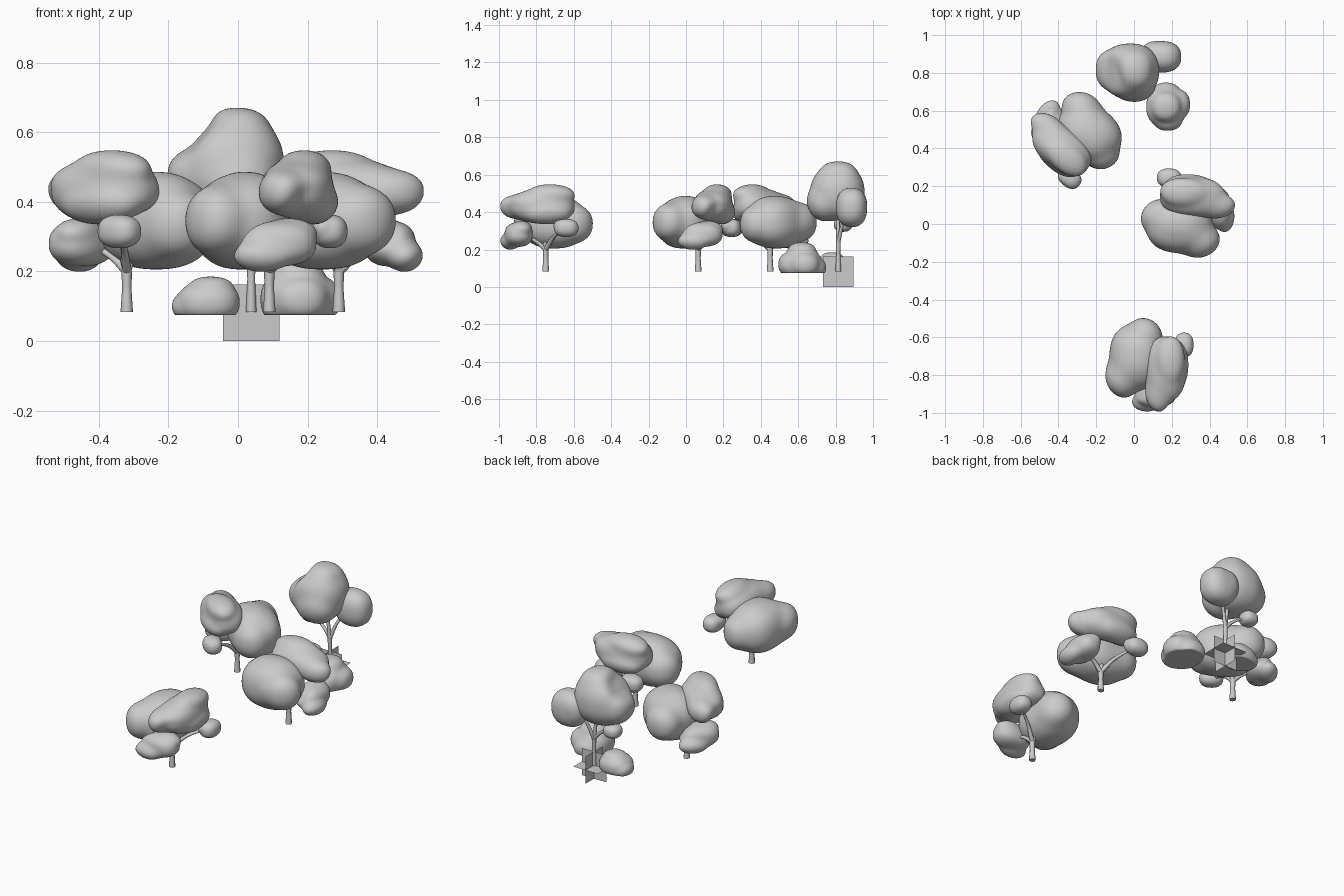
import bpy, bmesh, math
from mathutils import Vector, Matrix

if "Cube" in bpy.data.objects:
    bpy.data.objects.remove(bpy.data.objects["Cube"])

GROUND = .075  # underside of the bushes
FOOT_Z = .083  # height of the trunk feet
CHUNK = 2.35   # above 2 makes the foliage fuller than an ellipsoid

def link(name, mesh, matrix=Matrix()):
    ob = bpy.data.objects.new(name, mesh)
    bpy.context.collection.objects.link(ob)
    ob.matrix_world = matrix

def blob(name, center, half, tips=()):
    """Chunky ellipsoid whose smooth surface is drawn towards a few tip points."""
    c, h = Vector(center), Vector(half)
    full = lambda d: sum(abs(a) ** CHUNK for a in d) ** (-1 / CHUNK)
    pulls = []
    for t in tips:
        n = Vector(a / b for a, b in zip(Vector(t) - c, h))
        d = n.normalized()
        pulls.append((d, n.length / full(d) - 1))
    bm = bmesh.new()
    bmesh.ops.create_icosphere(bm, subdivisions=5, radius=1)
    for v in bm.verts:
        d = v.co.normalized()
        total, weight = 0, .2
        for n, f in pulls:
            w = math.exp(-6 * d.angle(n, 0) ** 2)
            total += w * f
            weight += w
        r = full(d) * (1 + total / weight)
        v.co = c + Vector(a * b * r for a, b in zip(d, h))
        v.co.z = max(v.co.z, GROUND)
    for f in bm.faces:
        f.smooth = True
    me = bpy.data.meshes.new(name)
    bm.to_mesh(me)
    bm.free()
    return me

def limbs(name, foot, fork, radius, targets):
    """Straight trunk, with one tapered branch sweeping out to each target."""
    base = Vector((*foot, FOOT_Z))
    top = Vector((*foot, fork))
    paths = [[(base, 1), (base.lerp(top, .6), .75), (top, .85)]]
    for t in targets:
        end = Vector(t)
        mid = top.lerp(end, .4)
        mid.z = top.z + (end.z - top.z) * .6
        paths.append([(top, .75), (mid, .55), (end, .35)])
    cu = bpy.data.curves.new(name, 'CURVE')
    cu.dimensions = '3D'
    cu.bevel_depth = radius
    cu.bevel_resolution = 2
    cu.resolution_u = 6
    cu.use_fill_caps = True
    for path in paths:
        sp = cu.splines.new('BEZIER')
        sp.bezier_points.add(len(path) - 1)
        for bp, (co, r) in zip(sp.bezier_points, path):
            bp.co, bp.radius = co, r
            bp.handle_left_type = bp.handle_right_type = 'AUTO'
    tmp = bpy.data.objects.new("limb_helper", cu)
    bpy.context.collection.objects.link(tmp)
    me = bpy.data.meshes.new_from_object(tmp.evaluated_get(bpy.context.evaluated_depsgraph_get()))
    bpy.data.objects.remove(tmp)
    for p in me.polygons:
        p.use_smooth = True
    return me

def foliage(spec):
    return {name: blob(name, *args) for name, args in spec.items()}

# Spreading tree, shaped around its front position
spread = {
    "large_foliage": ((.01, -.705, .343), (.14, .175, .137),
        [(-.12, -.9, .35), (.1, -.505, .33), (.05, -.68, .485), (-.09, -.66, .44)]),
    "top_foliage": ((.17, -.77, .43), (.105, .175, .09),
        [(.1, -.995, .425), (.21, -.92, .4), (.21, -.68, .55), (.275, -.72, .36), (.13, -.75, .38)]),
    "low_foliage": ((.115, -.895, .28), (.11, .075, .065),
        [(.03, -.98, .215), (.19, -.86, .345), (.04, -.88, .31)]),
    "small_foliage": ((.265, -.64, .315), (.05, .065, .048), [(.22, -.69, .34)]),
}
foot = (.09, -.75)
tree = foliage(spread)
tree["trunk"] = limbs("trunk", foot, .2, .018, [s[0] for s in spread.values()])

# Three turned copies of it
home = Matrix.Translation((-foot[0], -foot[1], 0))
for side, x, y, angle in (("front", *foot, 0), ("right", .29, .065, 88), ("left", -.32, .45, -128)):
    m = Matrix.Translation((x, y, 0)) @ Matrix.Rotation(math.radians(angle), 4, 'Z') @ home
    for part, mesh in tree.items():
        link(f"{side}_tree_{part}", mesh, m)

# Tall tree at the back
tall = {
    "main_foliage": ((-.02, .81, .5), (.15, .145, .145),
        [(-.21, .82, .47), (-.11, .8, .57), (.02, .82, .675), (.03, .66, .4), (.125, .8, .56)]),
    "side_foliage": ((.145, .885, .425), (.105, .083, .105), [(.05, .94, .46)]),
    "small_foliage": ((-.105, .84, .335), (.05, .05, .04)),
}
back = (.038, .814)
for part, mesh in foliage(tall).items():
    link("tall_tree_" + part, mesh)
link("tall_tree_trunk", limbs("tall_trunk", back, .24, .015, [s[0] for s in tall.values()]))

# Low flat-bottomed bushes beside it
bushes = {
    "left_bush": ((-.085, .78, .11), (.09, .085, .06), [(-.19, .8, .085), (-.07, .78, .188)]),
    "right_bush": ((.17, .62, .12), (.105, .105, .085),
        [(.17, .75, .08), (.3, .65, .12), (.19, .49, .12), (.17, .62, .245)]),
}
for name, mesh in foliage(bushes).items():
    link(name, mesh)

# Three crossing square panels around the tall trunk's foot
bm = bmesh.new()
for axis, ang in (('X', 0), ('X', 90), ('Y', 90)):
    bmesh.ops.create_grid(bm, x_segments=1, y_segments=1, size=.081,
        matrix=Matrix.Translation((*back, .081)) @ Matrix.Rotation(math.radians(ang), 4, axis))
panels = bpy.data.meshes.new("crossed_panels")
bm.to_mesh(panels)
bm.free()
link("crossed_panels", panels)
